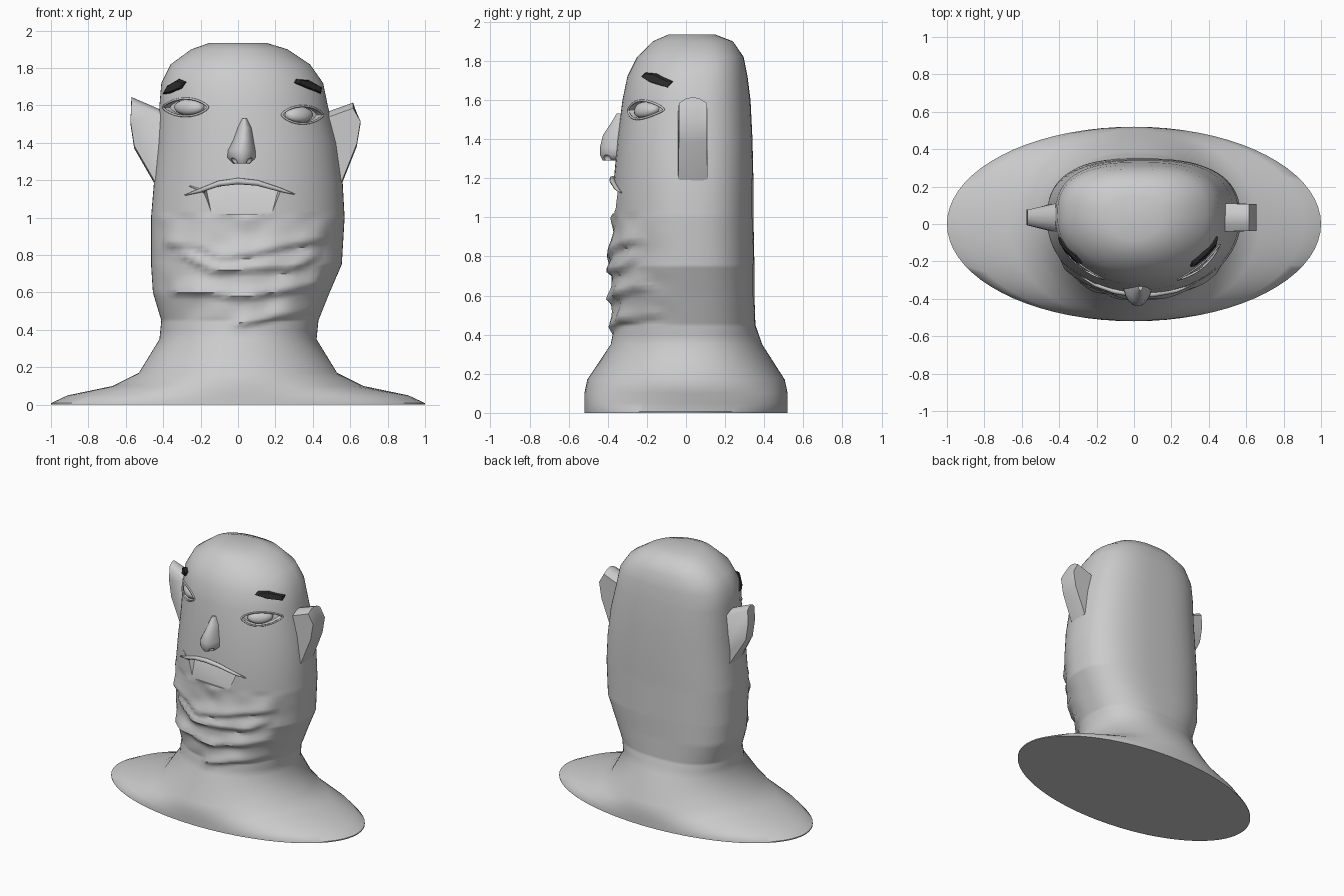
import bpy, bmesh
from math import sin, cos, pi, exp, sqrt
from mathutils import Vector, noise

cube = bpy.data.objects.get("Cube")
if cube:
    bpy.data.objects.remove(cube, do_unlink=True)


def material(name, rgb):
    m = bpy.data.materials.new(name)
    m.use_nodes = True
    m.diffuse_color = (*rgb, 1)
    m.node_tree.nodes["Principled BSDF"].inputs["Base Color"].default_value = (*rgb, 1)
    return m


clay = material("clay grey", (0.6, 0.6, 0.6))
charcoal = material("charcoal", (0.025, 0.025, 0.025))

# Head stations: z, right x, left x, front y, back y, back squareness
STATIONS = [
    (0, -1, 1, -.52, .52, 2), (.008, -1, 1, -.52, .52, 2),
    (.05, -.91, .91, -.52, .52, 2), (.1, -.67, .67, -.52, .52, 2),
    (.17, -.53, .53, -.505, .505, 2), (.35, -.42, .42, -.385, .39, 2.2),
    (.45, -.41, .43, -.365, .355, 2.5), (.6, -.455, .49, -.375, .35, 2.7),
    (.75, -.465, .555, -.375, .35, 2.7), (1, -.465, .57, -.375, .345, 2.7),
    (1.18, -.45, .56, -.37, .345, 2.7), (1.4, -.43, .53, -.35, .34, 2.7),
    (1.6, -.42, .48, -.325, .33, 2.7), (1.72, -.41, .455, -.3, .315, 2.7),
    (1.82, -.36, .385, -.25, .295, 2.6), (1.9, -.25, .265, -.17, .24, 2.4),
    (1.935, -.15, .15, -.09, .15, 2.2)]

# Skin folds on the jaw, as (x, z) lines
FOLDS = [[(-.38, .86), (-.2, .84), (-.08, .78), (.1, .81), (.25, .85), (.45, .88)],
         [(-.3, .81), (-.13, .71), (.1, .73), (.3, .73), (.43, .8)],
         [(-.36, .6), (-.15, .6), (0, .57), (.2, .6), (.45, .65)],
         [(0, .43), (.2, .47), (.42, .5)]]


def lerp(a, b, t):
    return a + (b - a) * t


def station(z):
    for a, b in zip(STATIONS, STATIONS[1:]):
        if z <= b[0]:
            t = (z - a[0]) / (b[0] - a[0])
            return [lerp(p, q, t) for p, q in zip(a, b)]
    return STATIONS[-1]


def skin(x, z, out=0):
    """Point on the front of the head, moved outward by out."""
    _, x0, x1, yf, yb, _ = station(z)
    xc, a = (x0 + x1) / 2, (x1 - x0) / 2
    yc = (yf + yb) / 2 + .03
    u = max(-.97, min(.97, (x - xc) / a))
    v = sqrt(1 - u * u)
    n = Vector((u / a, -v / (yc - yf), 0)).normalized()
    return Vector((xc + a * u, yc - (yc - yf) * v, z)) + n * out


def fold_depth(x, z):
    d = 0
    for line in FOLDS:
        for (xa, za), (xb, zb) in zip(line, line[1:]):
            if xa <= x <= xb:
                h = z - lerp(za, zb, (x - xa) / (xb - xa))
                d = max(d, .03 * exp(-(h / (.06 if h > 0 else .014)) ** 2))
    if .45 < z < 1.02:
        d += .016 * noise.noise(Vector((x * 9, 3, z * 9)))
    return d


def loft(name, rings, mat, smooth=50):
    """Skin closed rings of equal length and cap both ends."""
    bm = bmesh.new()
    rows = [[bm.verts.new(p) for p in r] for r in rings]
    n = len(rows[0])
    for a, b in zip(rows, rows[1:]):
        for i in range(n):
            j = (i + 1) % n
            bm.faces.new((a[i], a[j], b[j], b[i]))
    bm.faces.new(rows[0][::-1])
    bm.faces.new(rows[-1])
    bmesh.ops.recalc_face_normals(bm, faces=bm.faces)
    me = bpy.data.meshes.new(name)
    bm.to_mesh(me)
    bm.free()
    ob = bpy.data.objects.new(name, me)
    bpy.context.collection.objects.link(ob)
    me.materials.append(mat)
    if smooth:
        shade(ob, smooth)
    return ob


def shade(ob, angle):
    bpy.ops.object.select_all(action='DESELECT')
    ob.select_set(True)
    bpy.context.view_layer.objects.active = ob
    bpy.ops.object.shade_smooth_by_angle(angle=angle * pi / 180)


def patch(name, pts, levels, mat, smooth=50):
    """Outline laid on the face; levels are (scale, outward offset)."""
    cx = sum(p[0] for p in pts) / len(pts)
    cz = sum(p[1] for p in pts) / len(pts)
    return loft(name, [[skin(lerp(cx, x, s), lerp(cz, z, s), o) for x, z in pts]
                       for s, o in levels], mat, smooth)


def cut(ob, cutter):
    mod = ob.modifiers.new("cut", 'BOOLEAN')
    mod.operation, mod.solver, mod.object = 'DIFFERENCE', 'EXACT', cutter
    bpy.context.view_layer.objects.active = ob
    bpy.ops.object.modifier_apply(modifier=mod.name)
    bpy.data.objects.remove(cutter, do_unlink=True)


def tube(name, points, radii, cyclic=False):
    cu = bpy.data.curves.new(name, 'CURVE')
    cu.dimensions, cu.bevel_depth, cu.bevel_resolution = '3D', 1, 2
    sp = cu.splines.new('POLY')
    sp.points.add(len(points) - 1)
    for p, co, r in zip(sp.points, points, radii):
        p.co, p.radius = (*co, 1), r
    sp.use_cyclic_u, sp.use_smooth = cyclic, True
    cu.use_fill_caps = True
    cu.materials.append(clay)
    ob = bpy.data.objects.new(name, cu)
    bpy.context.collection.objects.link(ob)


# Head, neck and shoulder base in one skin
levels = sorted({s[0] for s in STATIONS} | {round(.4 + .02 * i, 3) for i in range(34)})
rings = []
for z in levels:
    _, x0, x1, yf, yb, sq = station(z)
    xc, a, yc = (x0 + x1) / 2, (x1 - x0) / 2, (yf + yb) / 2
    yc += .03 if z > .3 else 0
    ring = []
    for i in range(72):
        c, s = cos(2 * pi * i / 72), sin(2 * pi * i / 72)
        e = 2 / sq if s > 0 else 1
        x = xc + a * abs(c) ** e * (1 if c > 0 else -1)
        y = yc + (yb - yc) * s ** e if s > 0 else yc + (yc - yf) * s
        if s < 0:
            y -= fold_depth(x, z) * min(1, -2 * s)
        ring.append((x, y, z))
    rings.append(ring)
head = loft("head", rings, clay, 0)

# Eyes: almond socket, rounded eyeball and thin lid rim
for side, cx, cz, w in (("right", -.28, 1.59, .12), ("left", .345, 1.55, .11)):
    almond = [(cx + w * cos(t), cz + .047 * sin(t) * abs(sin(t)) ** .5)
              for t in (2 * pi * i / 24 for i in range(24))]
    cut(head, patch("socket_cutter", almond, [(1, .05), (1, -.04)], clay, 0))
    ball = [(cx + w * .68 * cos(t), cz + .043 * sin(t)) for t in
            (2 * pi * i / 24 for i in range(24))]
    patch(side + "_eyeball", ball,
          [(1, -.045), (1, -.025), (.85, -.01), (.6, 0), (.3, .005), (.05, .006)], clay)
    tube(side + "_eyelid", [skin(x, z, .001) for x, z in almond], [.006] * 24, True)

# Open mouth: wedge, deepest under the upper lip
mouth = [(-.19, 1.15), (0, 1.19), (.23, 1.15), (.18, 1.02), (-.14, 1.02)]
wedge = [[skin(x, z, .06) for x, z in mouth],
         [skin(x, z, -.055 if z > 1.1 else .006) for x, z in mouth]]
cut(head, loft("mouth_cutter", wedge, clay, 0))
shade(head, 50)

# Upper lip with creased corners
lip = [(-.28, 1.12, .003), (-.2, 1.145, .011), (-.1, 1.182, .015), (0, 1.195, .017),
       (.1, 1.186, .015), (.22, 1.15, .011), (.3, 1.125, .003)]
tube("upper_lip", [skin(x, z, .008) for x, z, r in lip], [r for x, z, r in lip])
tube("right_lip_crease", [skin(-.26, 1.17), skin(-.18, 1.14)], [.003, .009])

# Nose: narrow bridge widening to a blunt tip, with nostrils
nose_rings = []
for z, cx, w, y in ((1.53, .035, .015, -.355), (1.48, .035, .04, -.385),
                    (1.42, .03, .055, -.425), (1.36, .02, .077, -.44),
                    (1.32, .02, .08, -.44), (1.29, .02, .05, -.425)):
    nose_rings.append([(cx + w * cos(t), -.31 + (y + .31) * sin(t), z)
                       for t in (2 * pi * i / 20 for i in range(20))])
nose = loft("nose", nose_rings, clay, 0)
for x in (-.025, .065):
    bpy.ops.mesh.primitive_uv_sphere_add(segments=12, ring_count=8, radius=.022,
                                         location=(x, -.405, 1.298))
    cut(nose, bpy.context.object)
shade(nose, 50)

# Ears: flat outlines with a fuller middle layer
EARS = {"right_ear": [(-.36, 1.56), (-.42, 1.58), (-.57, 1.645), (-.575, 1.5),
                      (-.555, 1.37), (-.44, 1.17), (-.36, 1.2)],
        "left_ear": [(.4, 1.54), (.49, 1.57), (.615, 1.615), (.655, 1.5),
                     (.635, 1.38), (.555, 1.18), (.45, 1.2)]}
for name, outline in EARS.items():
    tip = .55 if name == "right_ear" else .95
    ear_rings = []
    for k, drop in ((-1, .03), (-.5, .008), (0, 0), (.5, .008), (1, .03)):
        ear_rings.append([(x, .035 + k * .075 * (tip if 1 < i < 5 else 1),
                           z - (drop if i < 3 else -drop * .5))
                          for i, (x, z) in enumerate(outline)])
    loft(name, ear_rings, clay, 60)

# Eyebrows
BROWS = {"right_eyebrow": [(-.395, 1.66), (-.37, 1.705), (-.31, 1.74), (-.275, 1.725),
                           (-.3, 1.69), (-.36, 1.665)],
         "left_eyebrow": [(.3, 1.72), (.31, 1.74), (.37, 1.735), (.44, 1.695),
                          (.435, 1.665), (.37, 1.69)]}
for name, outline in BROWS.items():
    patch(name, outline, [(1, -.01), (1, .01), (.8, .018)], charcoal, 30)
